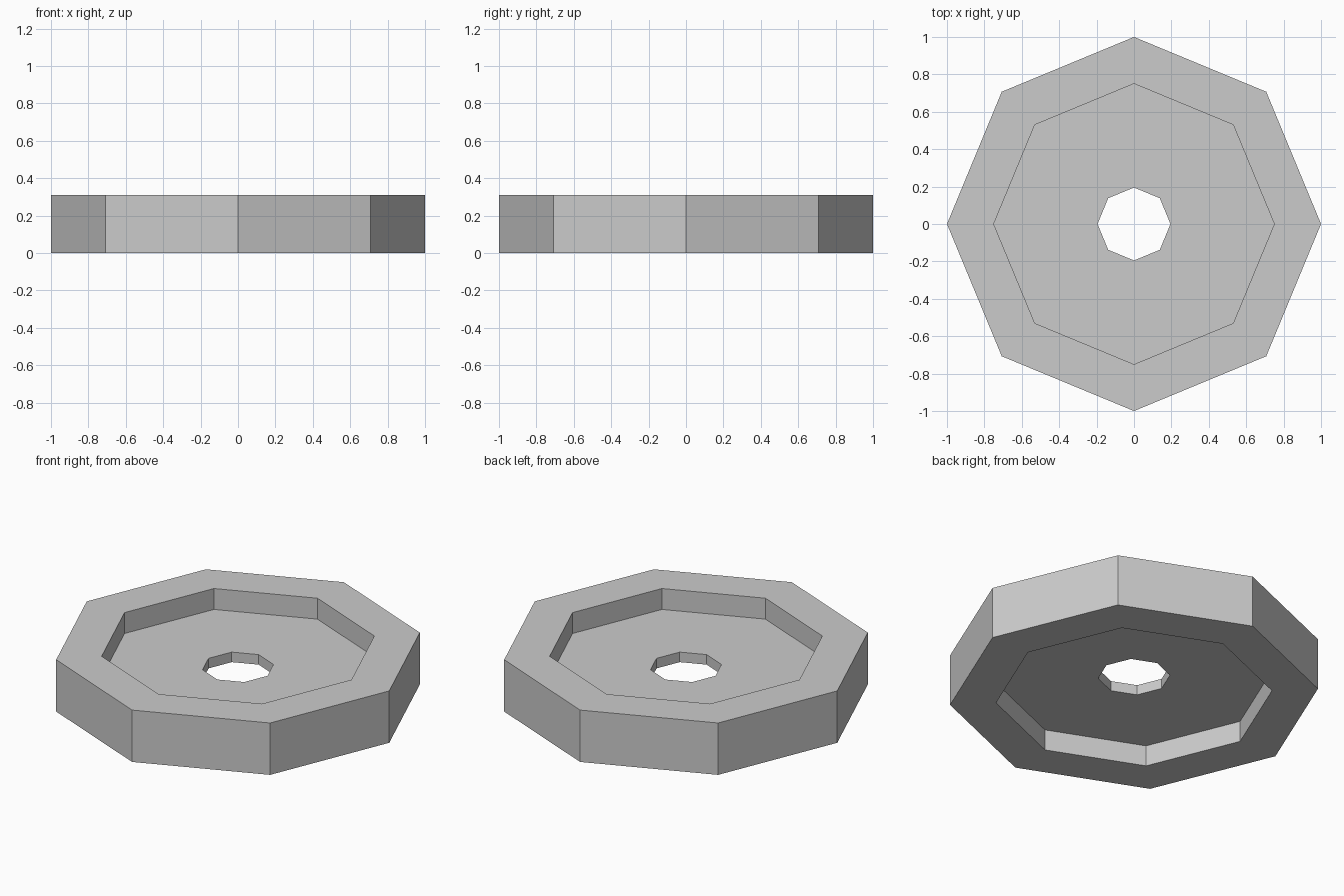
import bpy
import bmesh
from math import cos, sin, pi

if "Cube" in bpy.data.objects:
    bpy.data.objects.remove(bpy.data.objects["Cube"], do_unlink=True)

SIDES = 8
HEIGHT = 0.31
RECESS = 0.125
RIM_R, DISH_R, HOLE_R = 1.0, 0.75, 0.195

# Plain grey finish
grey = bpy.data.materials.new("plain_grey")
grey.use_nodes = True
colour = (0.6, 0.6, 0.6, 1)
grey.diffuse_color = colour
grey.node_tree.nodes["Principled BSDF"].inputs["Base Color"].default_value = colour

# Closed cross-section (radius, height): rim, upper recess, hole, lower recess
profile = [
    (RIM_R, 0), (RIM_R, HEIGHT),
    (DISH_R, HEIGHT), (DISH_R, HEIGHT - RECESS),
    (HOLE_R, HEIGHT - RECESS), (HOLE_R, RECESS),
    (DISH_R, RECESS), (DISH_R, 0),
]

# Sweep the cross-section around the axis as an octagon
bm = bmesh.new()
rings = []
for i in range(SIDES):
    a = 2 * pi * i / SIDES
    rings.append([bm.verts.new((r * cos(a), r * sin(a), z)) for r, z in profile])
for i in range(SIDES):
    here, there = rings[i], rings[(i + 1) % SIDES]
    for j in range(len(profile)):
        k = (j + 1) % len(profile)
        bm.faces.new((here[j], there[j], there[k], here[k]))
bmesh.ops.recalc_face_normals(bm, faces=bm.faces)

mesh = bpy.data.meshes.new("octagonal_wheel")
bm.to_mesh(mesh)
bm.free()
mesh.materials.append(grey)
wheel = bpy.data.objects.new("octagonal_wheel", mesh)
bpy.context.collection.objects.link(wheel)
